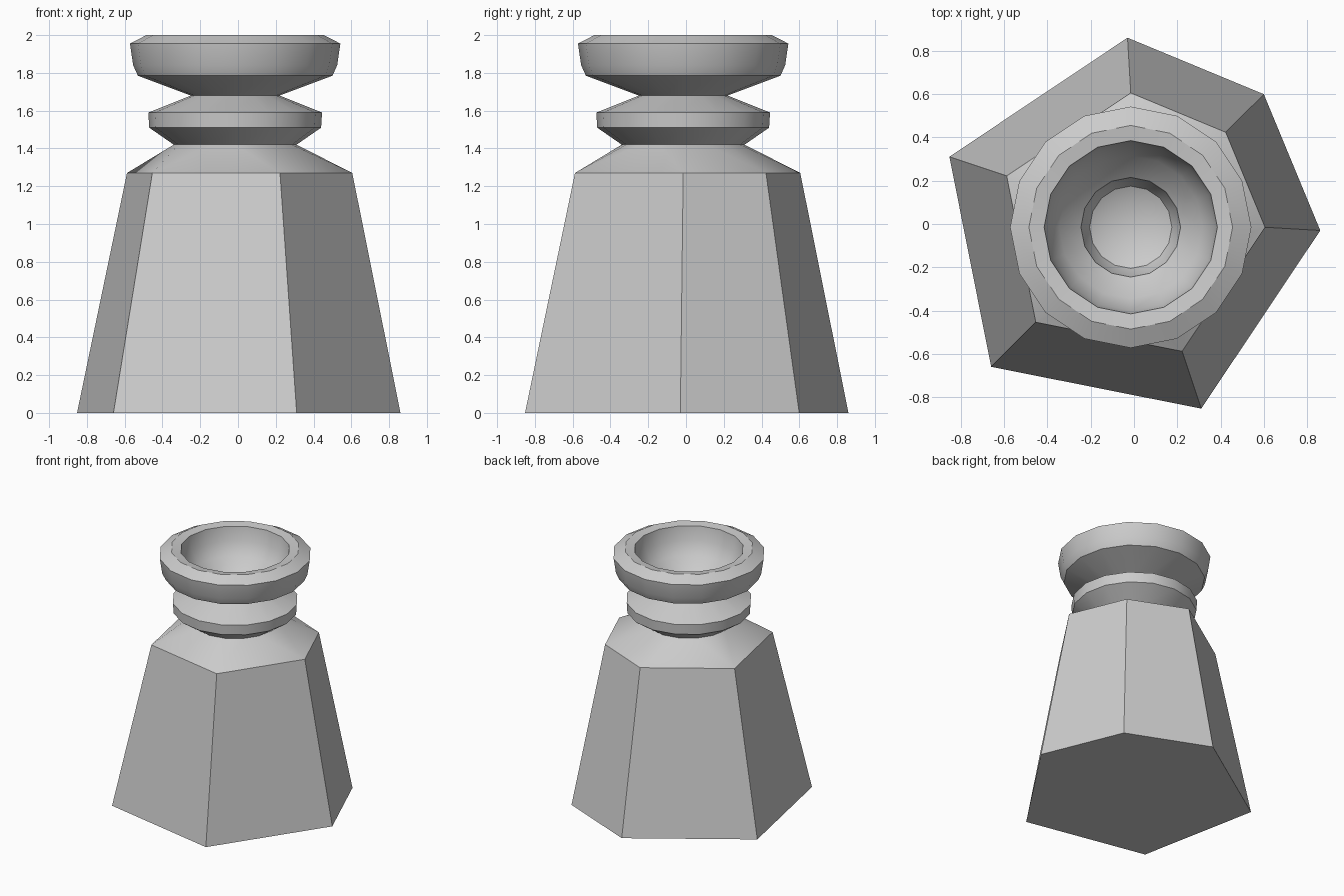
import bpy, bmesh, math

old = bpy.data.objects.get("Cube")
if old:
    bpy.data.objects.remove(old, do_unlink=True)

SIDES = 16
CORNERS = [0, 2, 4, 7, 10, 13]   # which of the 16 directions carry a body corner

stone = bpy.data.materials.new("light grey")
stone.use_nodes = True
grey = (0.6, 0.6, 0.6, 1)
stone.diffuse_color = grey
stone.node_tree.nodes["Principled BSDF"].inputs["Base Color"].default_value = grey


def ring(bm, radius, z, shift, steps=range(SIDES)):
    return [bm.verts.new((shift + radius * math.cos(math.tau * k / SIDES),
                          shift + radius * math.sin(math.tau * k / SIDES), z))
            for k in steps]


def bridge(bm, low, high):
    n = len(low)
    for i in range(n):
        j = (i + 1) % n
        bm.faces.new((low[i], low[j], high[j], high[i]))


def finish(bm, name):
    bmesh.ops.recalc_face_normals(bm, faces=bm.faces)
    mesh = bpy.data.meshes.new(name)
    bm.to_mesh(mesh)
    bm.free()
    mesh.materials.append(stone)
    obj = bpy.data.objects.new(name, mesh)
    bpy.context.collection.objects.link(obj)
    bpy.ops.object.select_all(action="DESELECT")
    obj.select_set(True)
    bpy.context.view_layer.objects.active = obj
    bpy.ops.object.shade_smooth_by_angle(angle=math.radians(36))


# Tapered six-sided body with a sloping shoulder up to the round neck
bm = bmesh.new()
foot = ring(bm, 0.89, 0, -0.03, CORNERS)
top = ring(bm, 0.62, 1.27, -0.015, CORNERS)
neck = ring(bm, 0.325, 1.42, -0.015)
bm.faces.new(foot)
bridge(bm, foot, top)
for i, start in enumerate(CORNERS):
    j = (i + 1) % len(CORNERS)
    end = CORNERS[j] or SIDES
    mid = (start + end) // 2
    for k in range(start, end):
        corner = top[i] if k < mid else top[j]
        bm.faces.new((corner, neck[(k + 1) % SIDES], neck[k]))
    bm.faces.new((top[i], top[j], neck[mid % SIDES]))
finish(bm, "body")

# Collar, flared cup and hollow, turned as one profile (radius, height)
profile = [(0.325, 1.42), (0.455, 1.51), (0.46, 1.59), (0.235, 1.68),
           (0.515, 1.785), (0.54, 1.84), (0.557, 1.955), (0.47, 2.0),
           (0.4, 1.99), (0.385, 1.88), (0.33, 1.78), (0.23, 1.69),
           (0.225, 1.66), (0.19, 1.59), (0.11, 1.55)]
bm = bmesh.new()
rings = [ring(bm, r, z, -0.015) for r, z in profile]
for low, high in zip(rings, rings[1:]):
    bridge(bm, low, high)
bm.faces.new(rings[-1])
finish(bm, "collar_and_cup")
